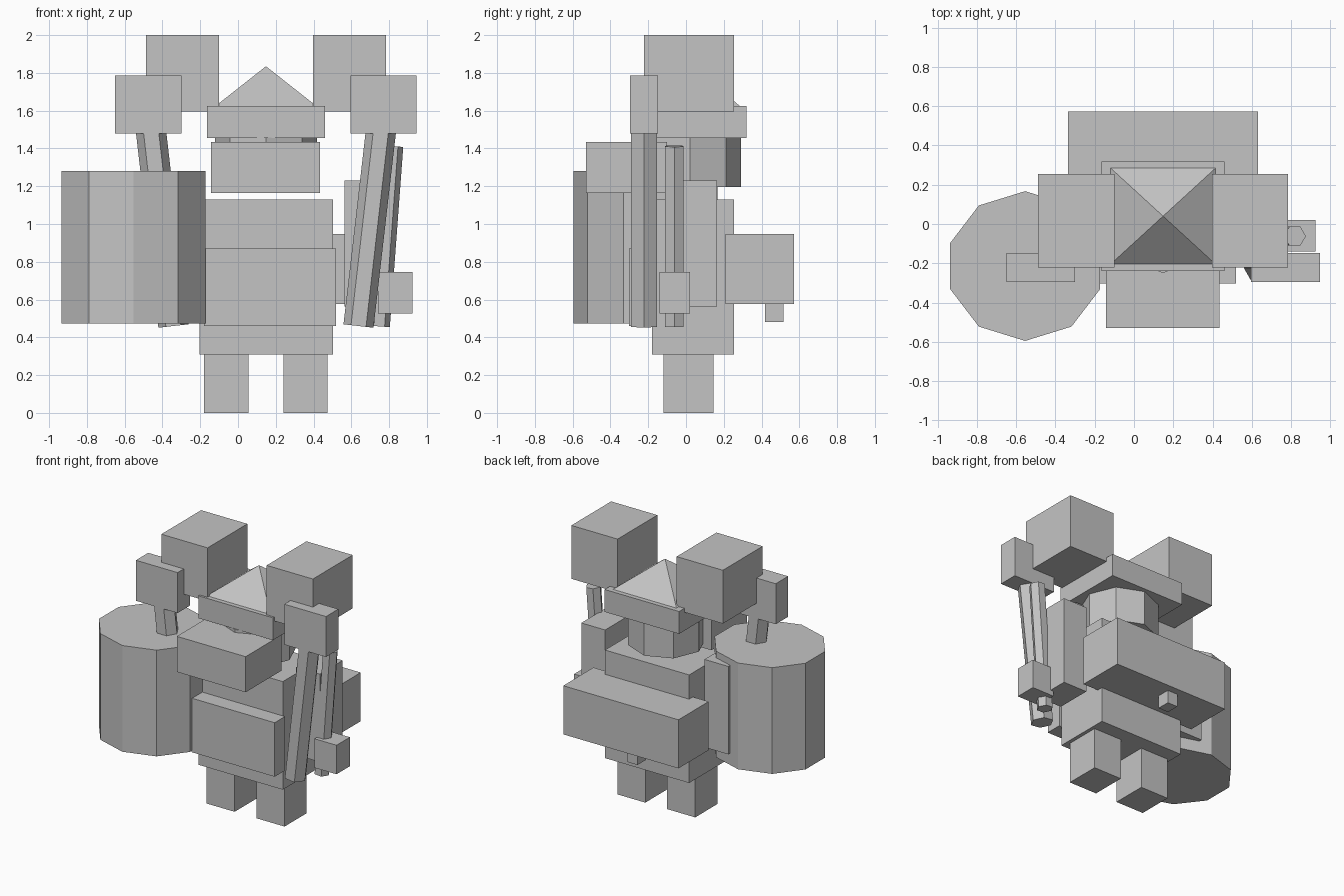
import bpy, bmesh, math
from mathutils import Vector, Matrix

if "Cube" in bpy.data.objects:
    bpy.data.objects.remove(bpy.data.objects["Cube"])

CX = 0.148  # body's mirror plane

grey = bpy.data.materials.new("stone_grey")
grey.diffuse_color = (0.55, 0.55, 0.55, 1)
grey.use_nodes = True
grey.node_tree.nodes["Principled BSDF"].inputs["Base Color"].default_value = grey.diffuse_color


def finish(name, bm):
    me = bpy.data.meshes.new(name)
    bmesh.ops.recalc_face_normals(bm, faces=bm.faces)
    bm.to_mesh(me)
    bm.free()
    me.materials.append(grey)
    ob = bpy.data.objects.new(name, me)
    bpy.context.collection.objects.link(ob)
    return ob


def box(name, x, y, z):
    bm = bmesh.new()
    bmesh.ops.create_cube(bm, size=1)
    for v in bm.verts:
        v.co = [(a + b) / 2 + c * (b - a) for c, (a, b) in zip(v.co, (x, y, z))]
    return finish(name, bm)


def pair(name, x, y, z):
    """Box on the right plus its mirror image on the left."""
    box(name + "_right", x, y, z)
    box(name + "_left", (2 * CX - x[1], 2 * CX - x[0]), y, z)


def prism(name, sides, r1, r2, start, end, turn=0.0, scale=(1, 1)):
    """Straight or tapered prism between two points."""
    a, b = Vector(start), Vector(end)
    d = b - a
    bm = bmesh.new()
    bmesh.ops.create_cone(bm, cap_ends=True, segments=sides, radius1=r1, radius2=r2,
                          depth=d.length, matrix=Matrix.Rotation(turn, 4, 'Z'))
    bmesh.ops.scale(bm, vec=(scale[0], scale[1], 1), verts=bm.verts)
    lean = Matrix.Rotation(math.atan2(d.x, d.z), 4, 'Y')
    bmesh.ops.transform(bm, matrix=Matrix.Translation((a + b) / 2) @ lean, verts=bm.verts)
    bmesh.ops.remove_doubles(bm, verts=bm.verts, dist=1e-5)
    return finish(name, bm)


# Body
pair("leg", (0.24, 0.475), (-0.12, 0.145), (0, 0.31))
box("torso", (-0.205, 0.502), (-0.18, 0.255), (0.31, 1.13))
box("apron_plate", (-0.18, 0.52), (-0.303, -0.18), (0.46, 0.87))
pair("arm", (0.565, 0.765), (-0.11, 0.163), (0.563, 1.23))
pair("hand", (0.74, 0.925), (-0.14, 0.02), (0.525, 0.745))
pair("shoulder_block", (0.396, 0.784), (-0.222, 0.255), (1.595, 2.0))

# Head and hat
prism("head", 8, 0.27, 0.27, (CX, 0.02, 1.195), (CX, 0.02, 1.457))
box("beard", (-0.143, 0.435), (-0.53, -0.10), (1.165, 1.435))
box("hat_brim", (-0.165, 0.46), (-0.238, 0.319), (1.455, 1.625))
prism("hat_peak", 4, math.sqrt(2), 0, (CX, 0.04, 1.62), (CX, 0.04, 1.835),
      turn=math.pi / 4, scale=(0.273, 0.25))

# Backpack with a small hanging block
box("backpack", (-0.337, 0.63), (0.21, 0.572), (0.577, 0.946))
box("backpack_stud", (0.045, 0.13), (0.418, 0.517), (0.48, 0.577))

# Two hammers leaning outwards
pair("hammer_head", (0.596, 0.946), (-0.296, -0.148), (1.48, 1.787))
for side, s in (("right", 1), ("left", -1)):
    prism("hammer_handle_" + side, 6, 0.08, 0.08,
          (CX + s * 0.49, -0.223, 0.46), (CX + s * 0.624, -0.223, 1.625), turn=math.pi / 2)

# Staff held in the right hand
prism("staff", 6, 0.056, 0.056, (0.748, -0.062, 0.458), (0.819, -0.062, 1.412),
      turn=math.pi / 2)

# Barrel on the left side
prism("barrel", 10, 1, 1, (-0.554, -0.214, 0.474), (-0.554, -0.214, 1.28),
      scale=(0.401, 0.381))
